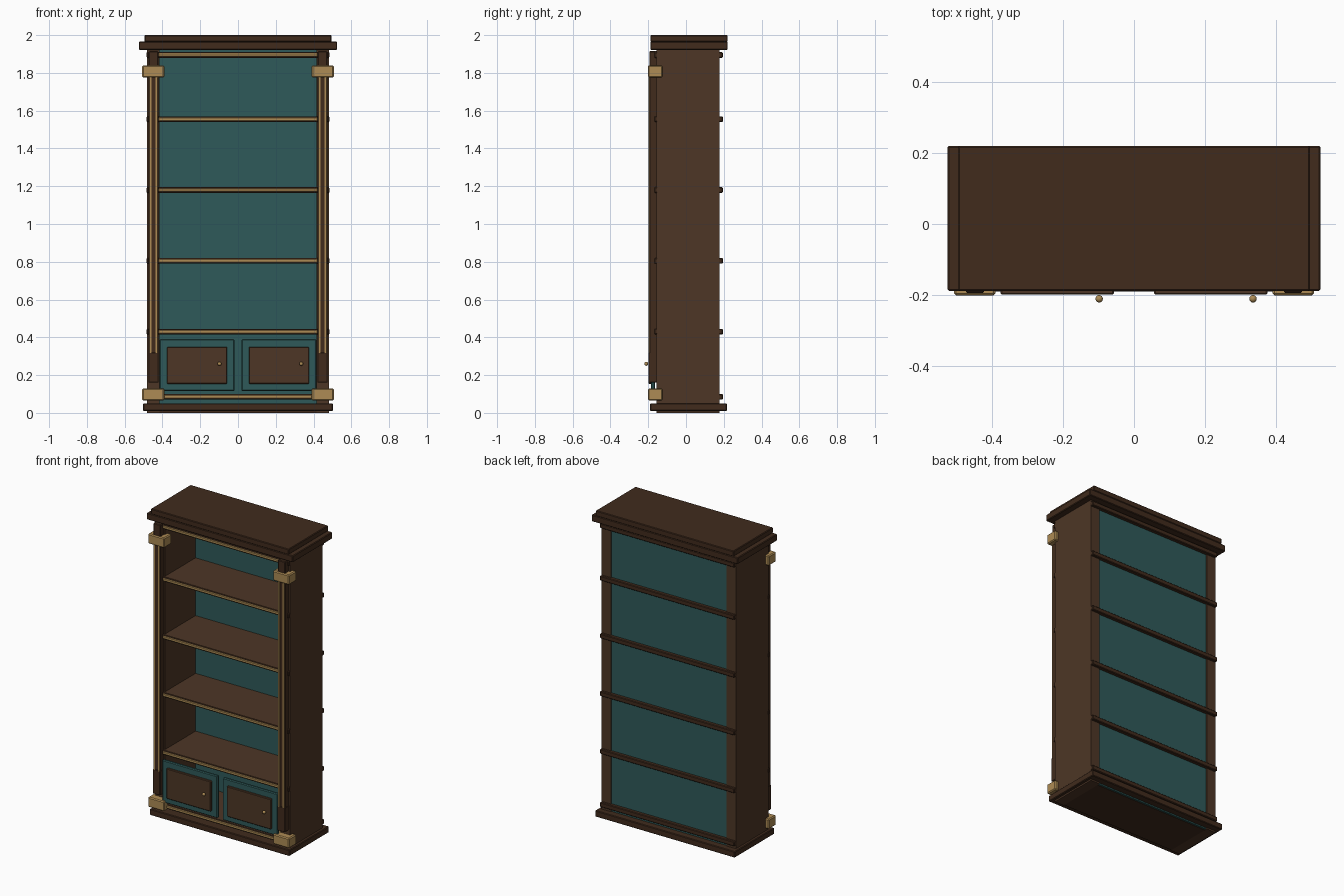
import bpy

if "Cube" in bpy.data.objects:
    bpy.data.objects.remove(bpy.data.objects["Cube"])

def material(name, rgb):
    m = bpy.data.materials.new(name)
    m.diffuse_color = (*rgb, 1)
    m.use_nodes = True
    m.node_tree.nodes["Principled BSDF"].inputs["Base Color"].default_value = m.diffuse_color
    return m

DARK = material("dark_wood", (0.052, 0.024, 0.012))
WOOD = material("brown_wood", (0.075, 0.037, 0.019))
TEAL = material("teal_paint", (0.028, 0.102, 0.100))
GOLD = material("aged_brass", (0.42, 0.26, 0.09))

def box(name, x, y, z, mat, bevel=0.0):
    """Box from (min, max) ranges, with an optional small chamfer."""
    bpy.ops.mesh.primitive_cube_add(
        size=1, location=[(a + b) / 2 for a, b in (x, y, z)])
    o = bpy.context.object
    o.scale = [abs(b - a) for a, b in (x, y, z)]
    bpy.ops.object.transform_apply(location=False, rotation=False, scale=True)
    o.name = name
    o.data.materials.append(mat)
    if bevel:
        m = o.modifiers.new("chamfer", 'BEVEL')
        m.width = bevel
        m.segments = 1
    return o

# Crown and base
box("crown_lower", (-0.525, 0.525), (-0.188, 0.22), (1.922, 1.965), DARK, 0.004)
box("crown_upper", (-0.495, 0.495), (-0.188, 0.22), (1.964, 2.0), DARK, 0.004)
box("base_plinth", (-0.502, 0.502), (-0.19, 0.217), (0.01, 0.05), DARK, 0.004)
box("base_foot", (-0.416, 0.416), (-0.15, 0.16), (0.0, 0.045), DARK)

# Back panel
box("back_panel", (-0.42, 0.42), (0.158, 0.172), (0.002, 1.925), TEAL)

# Sides, pilasters, brass strips and corner blocks
for side, s in (("left", -1), ("right", 1)):
    def sx(a, b):
        return (min(s * a, s * b), max(s * a, s * b))
    box(f"{side}_side", sx(0.415, 0.483), (-0.155, 0.178), (0.0, 1.925), WOOD)
    box(f"{side}_pilaster", sx(0.422, 0.473), (-0.194, -0.15), (0.16, 1.915), DARK, 0.004)
    box(f"{side}_pilaster_foot", sx(0.421, 0.474), (-0.198, -0.15), (0.16, 0.32), DARK, 0.003)
    for label, c in (("inner", 0.431), ("outer", 0.464)):
        box(f"{side}_{label}_strip", sx(c - 0.005, c + 0.005),
            (-0.198, -0.185), (0.315, 1.78), GOLD)
    for label, z in (("lower", (0.065, 0.13)), ("upper", (1.775, 1.84))):
        box(f"{side}_{label}_block", sx(0.39, 0.507), (-0.201, -0.125), z, GOLD, 0.006)

# Shelves with back rails and brass front trim
for i, z in enumerate((0.085, 0.43, 0.805, 1.18, 1.555, 1.895)):
    box(f"shelf_{i}", (-0.42, 0.42), (-0.165, 0.165), (z - 0.015, z + 0.015), WOOD)
    box(f"back_rail_{i}", (-0.483, 0.483), (0.165, 0.195), (z - 0.015, z + 0.015), DARK, 0.004)
    box(f"front_rail_{i}", (-0.484, 0.484), (-0.168, -0.15), (z - 0.015, z + 0.015), DARK, 0.004)
    box(f"shelf_trim_{i}", (-0.42, 0.42), (-0.174, -0.16), (z - 0.009, z + 0.009), GOLD, 0.003)

# Cupboard doors with raised panels and knobs
for side, x0, knob_x in (("left", -0.415, -0.098), ("right", 0.018, 0.335)):
    box(f"{side}_door", (x0, x0 + 0.397), (-0.186, -0.165), (0.115, 0.39), TEAL, 0.005)
    box(f"{side}_door_panel", (x0 + 0.039, x0 + 0.358), (-0.199, -0.18),
        (0.153, 0.35), WOOD, 0.004)
    bpy.ops.mesh.primitive_uv_sphere_add(
        segments=16, ring_count=10, radius=0.0105, location=(knob_x, -0.2105, 0.26))
    knob = bpy.context.object
    knob.name = f"{side}_knob"
    knob.data.materials.append(GOLD)
    bpy.ops.object.shade_smooth()
